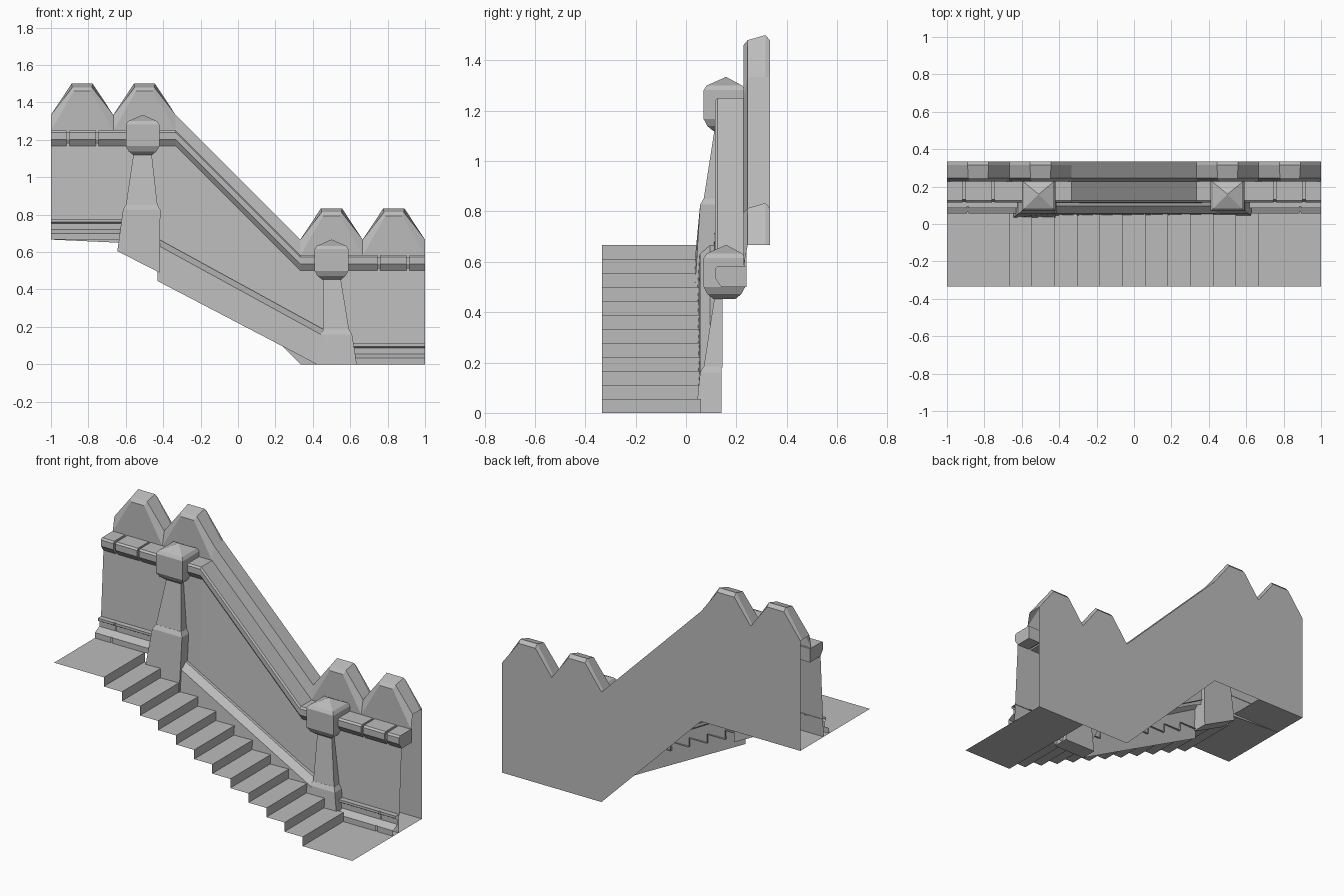
import bpy
import bmesh

if "Cube" in bpy.data.objects:
    bpy.data.objects.remove(bpy.data.objects["Cube"], do_unlink=True)

stone = bpy.data.materials.new("grey_stone")
stone.use_nodes = True
GREY = (0.5, 0.5, 0.5, 1)
stone.diffuse_color = GREY
stone.node_tree.nodes["Principled BSDF"].inputs["Base Color"].default_value = GREY

RISE = 2 / 3
HALF = 1 / 3
BACK = 1 / 3


def loft(name, sections, closed=False):
    """Skin quads between matching sections; closed sections get end caps."""
    bm = bmesh.new()
    rows = [[bm.verts.new(p) for p in s] for s in sections]
    n = len(rows[0])
    for a, b in zip(rows, rows[1:]):
        for i in range(n if closed else n - 1):
            j = (i + 1) % n
            bm.faces.new((a[i], a[j], b[j], b[i]))
    if closed:
        bm.faces.new(rows[0])
        bm.faces.new(rows[-1])
    bmesh.ops.remove_doubles(bm, verts=bm.verts, dist=0.0001)
    bmesh.ops.dissolve_degenerate(bm, dist=0.0001, edges=bm.edges)
    bmesh.ops.recalc_face_normals(bm, faces=bm.faces)
    mesh = bpy.data.meshes.new(name)
    bm.to_mesh(mesh)
    bm.free()
    mesh.materials.append(stone)
    obj = bpy.data.objects.new(name, mesh)
    bpy.context.collection.objects.link(obj)
    return obj


def ground(x):
    """Height of the sloping base line of the wall."""
    return min(max(HALF - x, 0), RISE)


def sweep(name, profile, xs, closed=True):
    """Sweep a (y, z) profile along x, following the base line."""
    loft(name, [[(x, y, ground(x) + z) for y, z in profile] for x in xs], closed)


# Stairs: one folded sheet, and the two landings
STEPS = 12
tread = 4 / 3 / (STEPS - 1)
path = [(-RISE, RISE)]
for i in range(STEPS):
    z = RISE * (1 - (i + 1) / STEPS)
    x = -RISE + i * tread
    path.append((x, z))
    if i < STEPS - 1:
        path.append((x + tread, z))
loft("stairs", [[(x, y, z) for x, z in path] for y in (-BACK, 0.06)])
for name, x0, z in (("upper_landing", -1, RISE), ("lower_landing", RISE, 0)):
    loft(name, [[(x, y, z) for x in (x0, x0 + HALF)] for y in (-BACK, BACK)])

# Back wall and parapet with four bevelled merlons; each column is
# (x, height above base line, peak side: -1 left, 1 right, 0 valley)
columns = []
for start in (-1, -RISE, HALF, RISE):
    columns += [(start, 0, 0), (start + 0.11, 1, -1),
                (start + 0.223, 1, 1), (start + HALF, 0, 0)]
sections = []
for x, peak, side in columns:
    base = RISE if x < 0 else 0
    top = base + RISE + peak * RISE / 4
    face_z = top - (0.04 if peak else 0.085)
    drop = 0.02 if peak else 0
    sections.append([
        (x, BACK, base), (x, BACK, top - drop), (x, 0.315, top),
        (x - side * 0.004, 0.245, top - drop),
        (x - side * 0.012, 0.228, face_z),
        (x, 0.228, base + 0.56)])
loft("back_wall_and_merlons", sections)

# Leaning front wall
wall = []
for x, low in ((-1, RISE), (-0.42, 0.64), (-HALF, 0.6),
               (HALF, 0.23), (0.46, 0.0), (1, 0)):
    wall.append([(x, 0.11, low), (x, 0.14, ground(x) + 0.51)])
loft("front_wall", wall)

# Coping: sloping rail, recessed core and separate blocks on the level runs
coping = [(0.24, 0.5), (0.24, 0.583), (0.125, 0.583), (0.115, 0.573),
          (0.115, 0.535), (0.14, 0.5)]
core = [(0.24, 0.51), (0.24, 0.573), (0.13, 0.573), (0.13, 0.535), (0.145, 0.51)]
sweep("sloping_coping", coping, (-0.45, -HALF, HALF, 0.45))
for side, label in ((-1, "upper"), (1, "lower")):
    sweep(label + "_coping_core", core, (side * 0.5, side * 0.998))
    for i, (a, b) in enumerate(((0.55, 0.745), (0.758, 0.902), (0.917, 1))):
        sweep(f"{label}_coping_block_{i + 1}", coping, (side * a, side * b))

# Skirting moulding with one narrow joint on each level run
skirting = [(0.12, 0.11), (0.085, 0.11), (0.085, 0.095), (0.1, 0.086),
            (0.1, 0.055), (0.057, 0.033), (0.057, 0)]
joint = [(y + 0.008, z) for y, z in skirting]
for side, label in ((-1, "upper"), (1, "lower")):
    sweep(label + "_skirting_joint", joint, (side * 0.88, side * 0.9), False)
    for i, (a, b) in enumerate(((0.58, 0.886), (0.892, 1))):
        sweep(f"{label}_skirting_{i + 1}", skirting, (side * a, side * b), False)

# Sloping curb beside the stairs: face, chamfer, then back to the wall
curb = []
for x, top, low in ((-0.43, 0.672, 0.445), (0.25, 0.3, 0.09),
                    (0.42, 0.207, 0.0), (0.47, 0.18, 0.0)):
    curb.append([(x, 0.125, top), (x, 0.095, top),
                 (x, 0.055, top - 0.035), (x, 0.042, low)])
loft("stair_curb", curb)


def ring(x0, x1, y0, y1, z0, z1=None):
    """Rectangle whose height runs from z0 on the left to z1 on the right."""
    z1 = z0 if z1 is None else z1
    return [(x0, y0, z0), (x1, y0, z1), (x1, y1, z1), (x0, y1, z0)]


# Pilasters: spreading base, tapered shaft, chamfered cap with a pyramid
for label, cx, base in (("upper", -0.51, RISE), ("lower", 0.5, 0)):
    if base:
        foot = ring(cx - 0.135, cx + 0.09, 0.035, 0.14, 0.605, 0.49)
        left, right = 0.09, 0.08
    else:
        foot = ring(cx - 0.08, cx + 0.135, 0.04, 0.14, 0)
        left, right = 0.045, 0.095
    loft(label + "_pilaster_base", [
        foot,
        ring(cx - left - 0.015, cx + right + 0.015, 0.056, 0.14, base + 0.16),
        ring(cx - left, cx + right, 0.07, 0.14, base + 0.185)], True)
    loft(label + "_pilaster_shaft", [
        ring(cx - left, cx + right, 0.07, 0.145, base + 0.18),
        ring(cx - 0.047, cx + 0.047, 0.115, 0.145, base + 0.47)], True)
    cap = [(0.05, 0.108, 0.453), (0.075, 0.085, 0.472), (0.09, 0.07, 0.5),
           (0.09, 0.07, 0.615), (0.078, 0.082, 0.633), (0.001, 0.158, 0.667)]
    loft(label + "_pilaster_cap", [
        ring(cx - w, cx + w, y, 0.16 if y > 0.15 else 0.305 - y, base + z)
        for w, y, z in cap], True)
